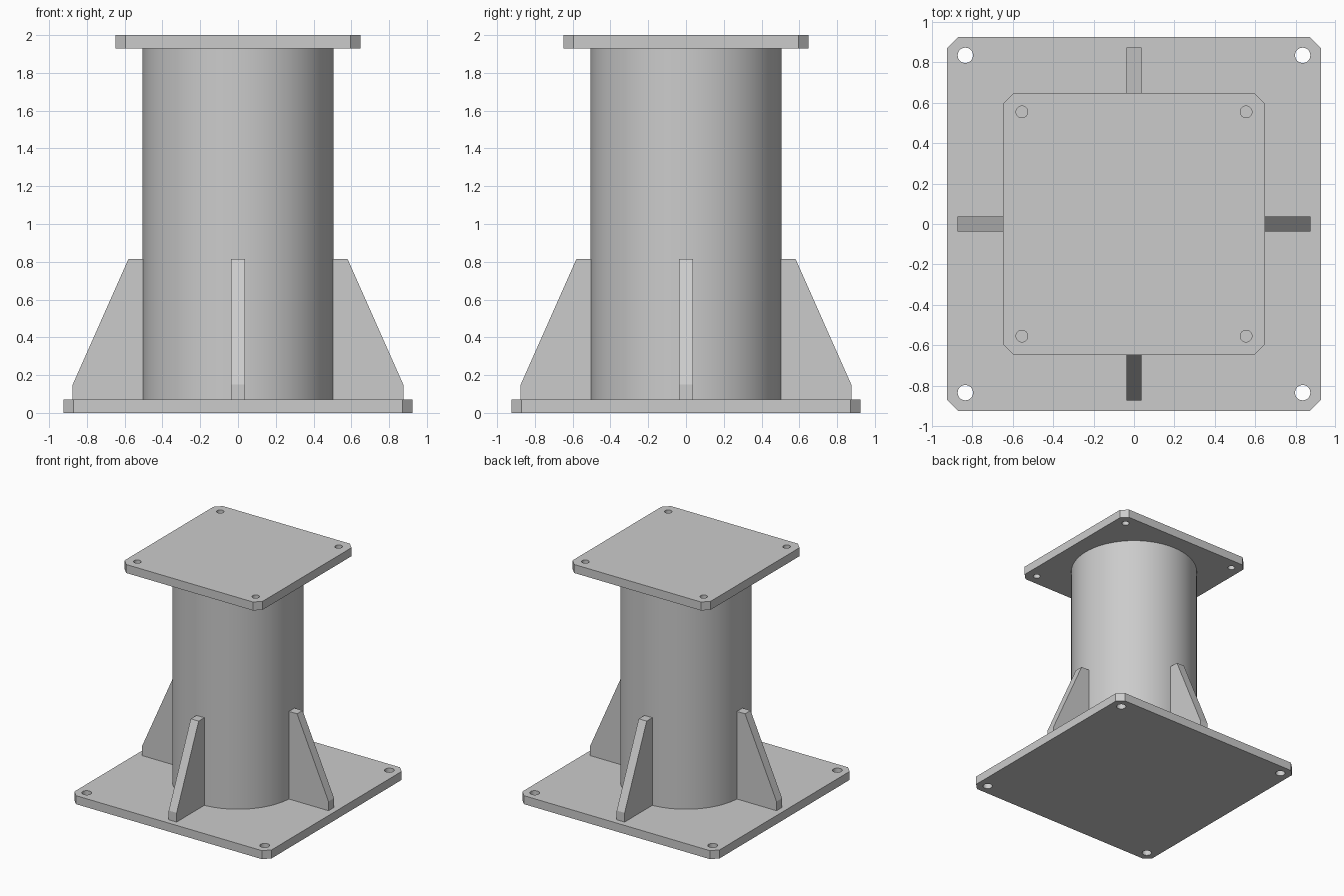
import bpy, bmesh, math
from mathutils import Matrix, Vector

cube = bpy.data.objects.get("Cube")
if cube:
    bpy.data.objects.remove(cube, do_unlink=True)

STEEL = (0.60, 0.60, 0.60, 1.0)
steel = bpy.data.materials.new("grey steel")
steel.use_nodes = True
steel.diffuse_color = STEEL
steel.node_tree.nodes["Principled BSDF"].inputs["Base Color"].default_value = STEEL

THICK, HEIGHT = 0.072, 2.0
RADIUS = 0.505


def finish(bm, name):
    bmesh.ops.recalc_face_normals(bm, faces=bm.faces)
    mesh = bpy.data.meshes.new(name)
    bm.to_mesh(mesh)
    bm.free()
    mesh.materials.append(steel)
    obj = bpy.data.objects.new(name, mesh)
    bpy.context.collection.objects.link(obj)
    return obj


def add_loop(bm, points):
    verts = [bm.verts.new(p) for p in points]
    return [bm.edges.new((a, b)) for a, b in zip(verts, verts[1:] + verts[:1])]


def extrude(bm, offset):
    new = bmesh.ops.extrude_face_region(bm, geom=bm.faces[:])["geom"]
    moved = [v for v in new if isinstance(v, bmesh.types.BMVert)]
    bmesh.ops.translate(bm, verts=moved, vec=offset)


# Square plate with clipped corners and a bolt hole near each corner
def plate(name, half, clip, hole_at, hole_radius, z):
    bm = bmesh.new()
    inner = half - clip
    outline = []
    for sx, sy in ((1, 1), (-1, 1), (-1, -1), (1, -1)):
        pair = [(sx * half, sy * inner, z), (sx * inner, sy * half, z)]
        outline += pair if sx * sy > 0 else pair[::-1]
    edges = add_loop(bm, outline)
    for sx in (-1, 1):
        for sy in (-1, 1):
            steps = [math.tau * i / 32 for i in range(32)]
            edges += add_loop(bm, [(sx * hole_at + hole_radius * math.cos(a),
                                    sy * hole_at + hole_radius * math.sin(a), z)
                                   for a in steps])
    bmesh.ops.triangle_fill(bm, edges=edges, use_beauty=True, normal=(0, 0, 1))
    extrude(bm, Vector((0, 0, THICK)))
    return finish(bm, name)


# Triangular stiffener standing between the column and the base plate
def gusset(name, angle):
    width = 0.074
    profile = [(RADIUS - 0.01, THICK), (0.875, THICK), (0.875, 0.15),
               (0.58, 0.815), (RADIUS - 0.01, 0.815)]
    bm = bmesh.new()
    bm.faces.new([bm.verts.new((x, -width / 2, z)) for x, z in profile])
    extrude(bm, Vector((0, width, 0)))
    bmesh.ops.rotate(bm, verts=bm.verts, matrix=Matrix.Rotation(angle, 3, "Z"))
    return finish(bm, name)


plates = [plate("base_plate", 0.925, 0.053, 0.835, 0.038, 0),
          plate("top_plate", 0.648, 0.053, 0.555, 0.029, HEIGHT - THICK)]

for i, side in enumerate(("left", "back", "right", "front")):
    gusset(side + "_gusset", i * math.pi / 2)

# Round column between the plates
bm = bmesh.new()
bmesh.ops.create_cone(bm, cap_ends=True, segments=96, radius1=RADIUS, radius2=RADIUS,
                      depth=HEIGHT - 2 * THICK,
                      matrix=Matrix.Translation((0, 0, HEIGHT / 2)))
column = finish(bm, "column")

# Smooth the round surfaces while keeping edges sharp
bpy.ops.object.select_all(action="DESELECT")
for obj in plates + [column]:
    obj.select_set(True)
bpy.context.view_layer.objects.active = column
bpy.ops.object.shade_smooth_by_angle(angle=math.radians(30))
